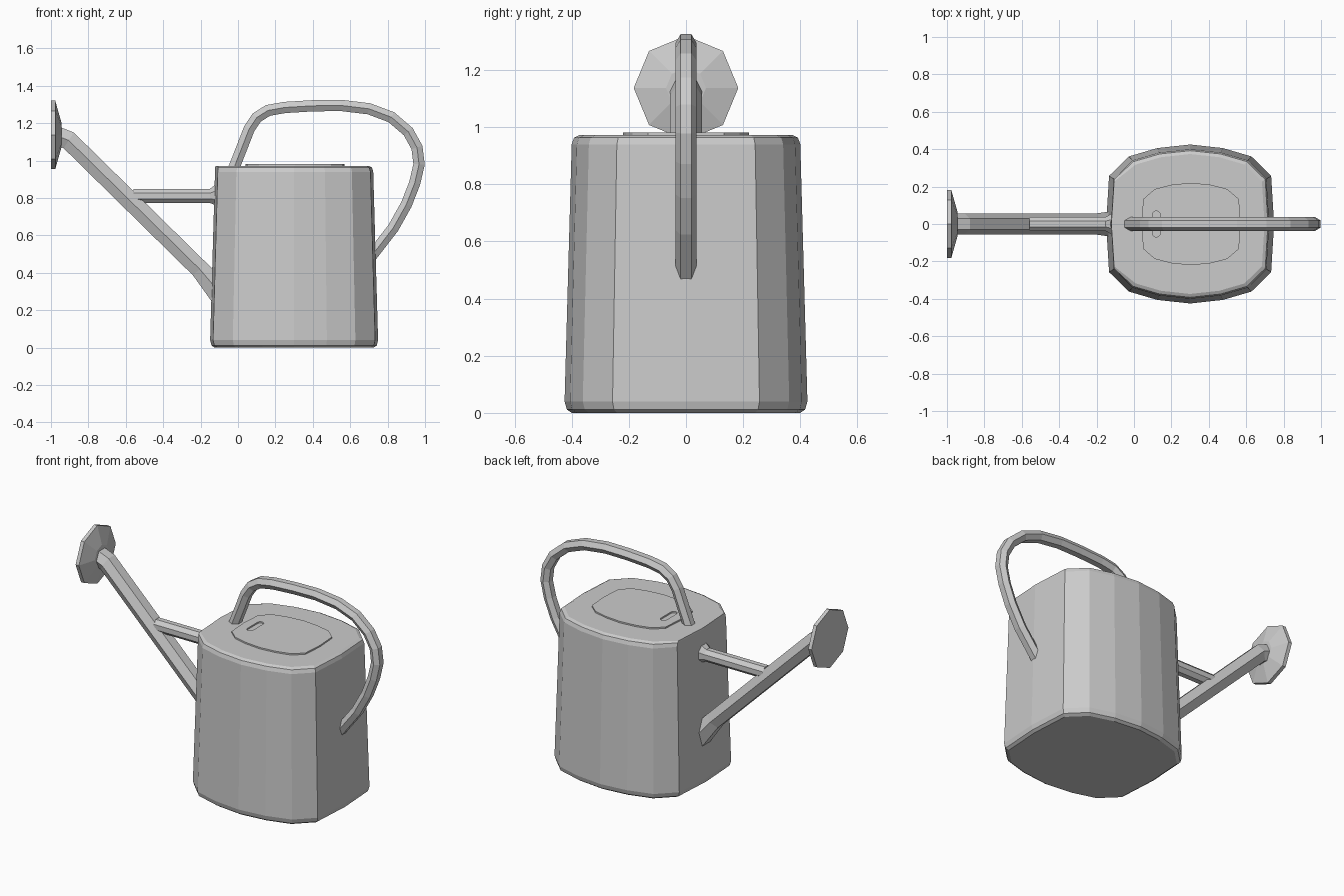
import bpy, bmesh, math
from mathutils import Vector

if "Cube" in bpy.data.objects:
    bpy.data.objects.remove(bpy.data.objects["Cube"])


def loft(name, rings):
    """Skin a list of equal-length point rings and cap both ends."""
    bm = bmesh.new()
    vs = [[bm.verts.new(p) for p in r] for r in rings]
    n = len(vs[0])
    for a, b in zip(vs, vs[1:]):
        for i in range(n):
            bm.faces.new((a[i], a[(i + 1) % n], b[(i + 1) % n], b[i]))
    bm.faces.new(vs[0])
    bm.faces.new(vs[-1])
    bmesh.ops.recalc_face_normals(bm, faces=bm.faces)
    me = bpy.data.meshes.new(name)
    bm.to_mesh(me)
    bm.free()
    ob = bpy.data.objects.new(name, me)
    bpy.context.collection.objects.link(ob)
    return ob


def sweep(name, path, section, scales=None):
    """Sweep a (y, in-plane) section along an (x, z) path with mitred bends."""
    pts = [Vector(p) for p in path]
    rings = []
    for i, p in enumerate(pts):
        d0 = (p - pts[i - 1]).normalized() if i else (pts[1] - p).normalized()
        d1 = (pts[i + 1] - p).normalized() if i < len(pts) - 1 else d0
        t = (d0 + d1).normalized()
        m = 1 / t.dot(d0)
        s = scales[i] if scales else 1
        rings.append([(p.x - t.y * v * s * m, u * s, p.y + t.x * v * s * m)
                      for u, v in section])
    return loft(name, rings)


def hexagon(w, h, flat):
    return [(w, 0), (flat, h), (-flat, h), (-w, 0), (-flat, -h), (flat, -h)]


def ngon(n, r):
    return [(r * math.cos((i + .5) * math.tau / n), r * math.sin((i + .5) * math.tau / n))
            for i in range(n)]


# Unit outline shared by body and lid: one quadrant mirrored to 16 points
quad = [(1, 0), (.965, .605), (.73, .85), (.39, .955), (0, 1)]
half = quad + [(-x, y) for x, y in quad[-2::-1]]
outline = half + [(x, -y) for x, y in half[-2:0:-1]]


def body_ring(hx, hy, z, left=None):
    return [(.30 + x * (left if left and x < -.9 else hx), y * hy, z) for x, y in outline]


# Tapered tank with chamfered rims; the spout side runs square to the top
loft("body", [body_ring(.425, .40, 0), body_ring(.442, .417, .012),
              body_ring(.449, .425, .04), body_ring(.423, .40, .94),
              body_ring(.416, .392, .963, .422), body_ring(.398, .374, .972, .421)])

# Lid with a finger slot
lid = loft("lid", [[(.305 + x * .265, y * .22, z) for x, y in outline] for z in (.95, .981)])
slot = [(.12 + .02 * math.cos(a), (.05 if k < 7 else -.05) + .02 * math.sin(a))
        for k in range(14) for a in [math.pi * ((k if k < 7 else k - 1) / 6)]]
cutter = loft("slot_cutter", [[(x, y, z) for x, y in slot] for z in (.93, 1.0)])
cutter.hide_render = True
cutter.display_type = 'WIRE'
cut = lid.modifiers.new("slot", 'BOOLEAN')
cut.operation = 'DIFFERENCE'
cut.object = cutter

# Looped handle
sweep("handle", [(-.03, .94), (.025, 1.08), (.06, 1.17), (.10, 1.23), (.16, 1.268),
                 (.25, 1.284), (.40, 1.293), (.55, 1.295), (.70, 1.277), (.82, 1.232),
                 (.91, 1.155), (.957, 1.07), (.968, .98), (.945, .88), (.90, .765),
                 (.83, .64), (.71, .485)], hexagon(.037, .03, .019))

# Spout with a flared root
sweep("spout", [(-.09, .285), (-.205, .42), (-.905, 1.108), (-.98, 1.138)],
      hexagon(.056, .049, .03), [1.3, 1, 1, 1])

# Brace between spout and tank
sweep("brace", [(-.56, .81), (-.15, .81), (-.115, .815), (-.09, .815)], ngon(8, .041),
      [1, 1, 1.5, 1.5])

# Eight-sided sprinkler head
loft("rose", [[(x, r * math.cos(i * math.tau / 8), 1.137 + r * math.sin(i * math.tau / 8))
               for i in range(8)]
              for x, r in [(-1, .183), (-.977, .183), (-.945, .07)]])
